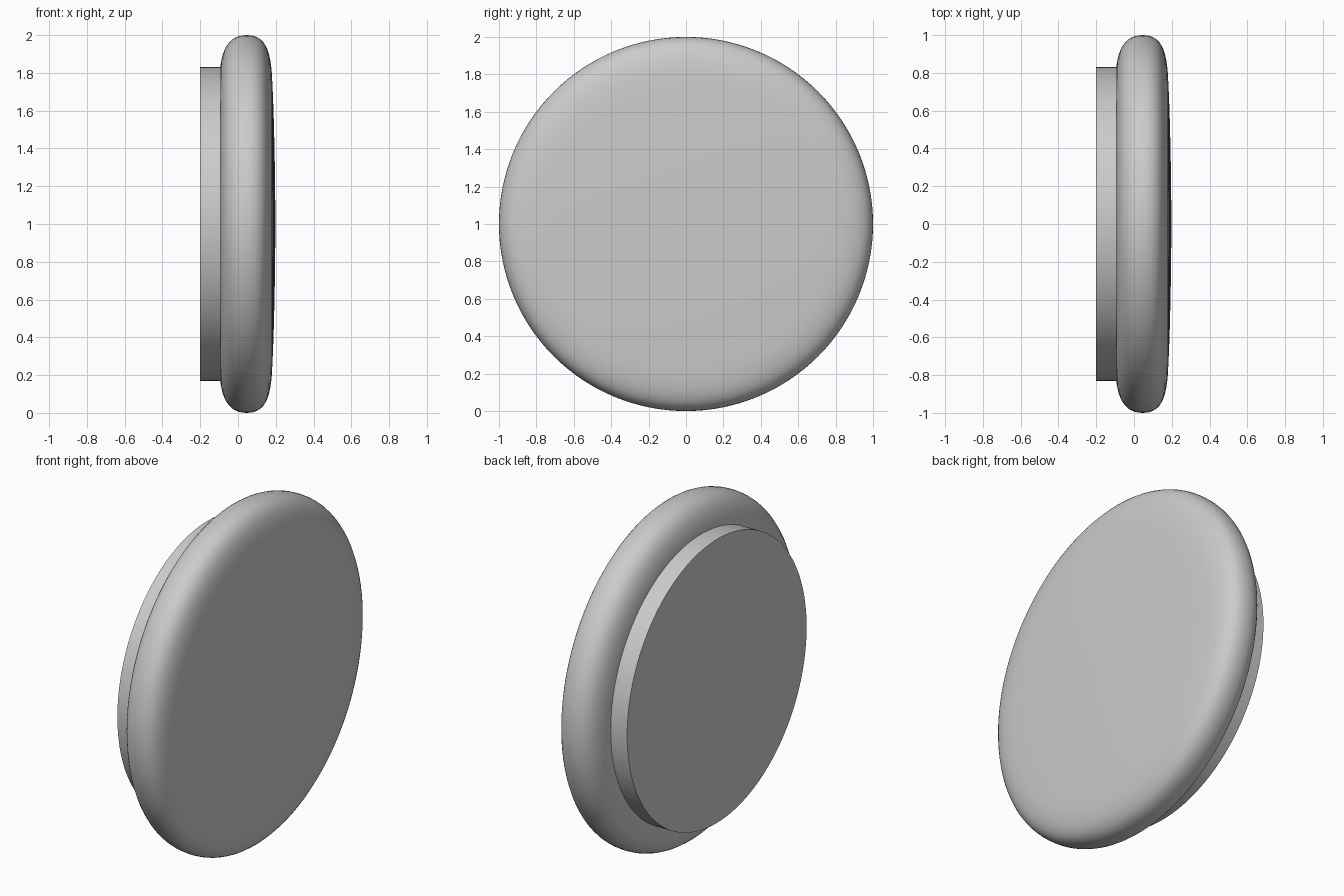
import bpy, bmesh, math
from mathutils import Vector
from mathutils.geometry import interpolate_bezier

if "Cube" in bpy.data.objects:
    bpy.data.objects.remove(bpy.data.objects["Cube"])


def lathe(name, profile, steps=128):
    """Spin an (x, radius) profile around the x axis at height z = 1."""
    bm = bmesh.new()
    verts = [bm.verts.new((x, 0, 1 + r)) for x, r in profile]
    edges = [bm.edges.new(p) for p in zip(verts, verts[1:])]
    bmesh.ops.spin(bm, geom=verts + edges, cent=(0, 0, 1), axis=(1, 0, 0),
                   angle=math.tau, steps=steps)
    bmesh.ops.remove_doubles(bm, verts=bm.verts, dist=0.0001)
    bmesh.ops.recalc_face_normals(bm, faces=bm.faces)
    mesh = bpy.data.meshes.new(name)
    bm.to_mesh(mesh)
    bm.free()
    obj = bpy.data.objects.new(name, mesh)
    bpy.context.collection.objects.link(obj)
    bpy.ops.object.select_all(action='DESELECT')
    obj.select_set(True)
    bpy.context.view_layer.objects.active = obj
    bpy.ops.object.shade_smooth_by_angle(angle=math.radians(35))
    return obj


def curve(a, b, c, d, count=12):
    pts = interpolate_bezier(*[Vector((*p, 0)) for p in (a, b, c, d)], count)
    return [(p.x, p.y) for p in pts]


# Rounded cushion: flat back, soft rim, very slightly domed front
profile = [(-0.095, 0)]
profile += curve((-0.095, 0.82), (-0.085, 0.93), (-0.045, 1.0), (0.045, 1.0))
profile += curve((0.045, 1.0), (0.13, 1.0), (0.168, 0.945), (0.179, 0.80))[1:]
profile += curve((0.179, 0.80), (0.19, 0.62), (0.197, 0.3), (0.198, 0))[1:]
lathe("cushion", profile)

# Flat mounting plate behind the cushion
lathe("back_plate", [(-0.2, 0), (-0.2, 0.83), (-0.085, 0.83), (-0.085, 0)])
